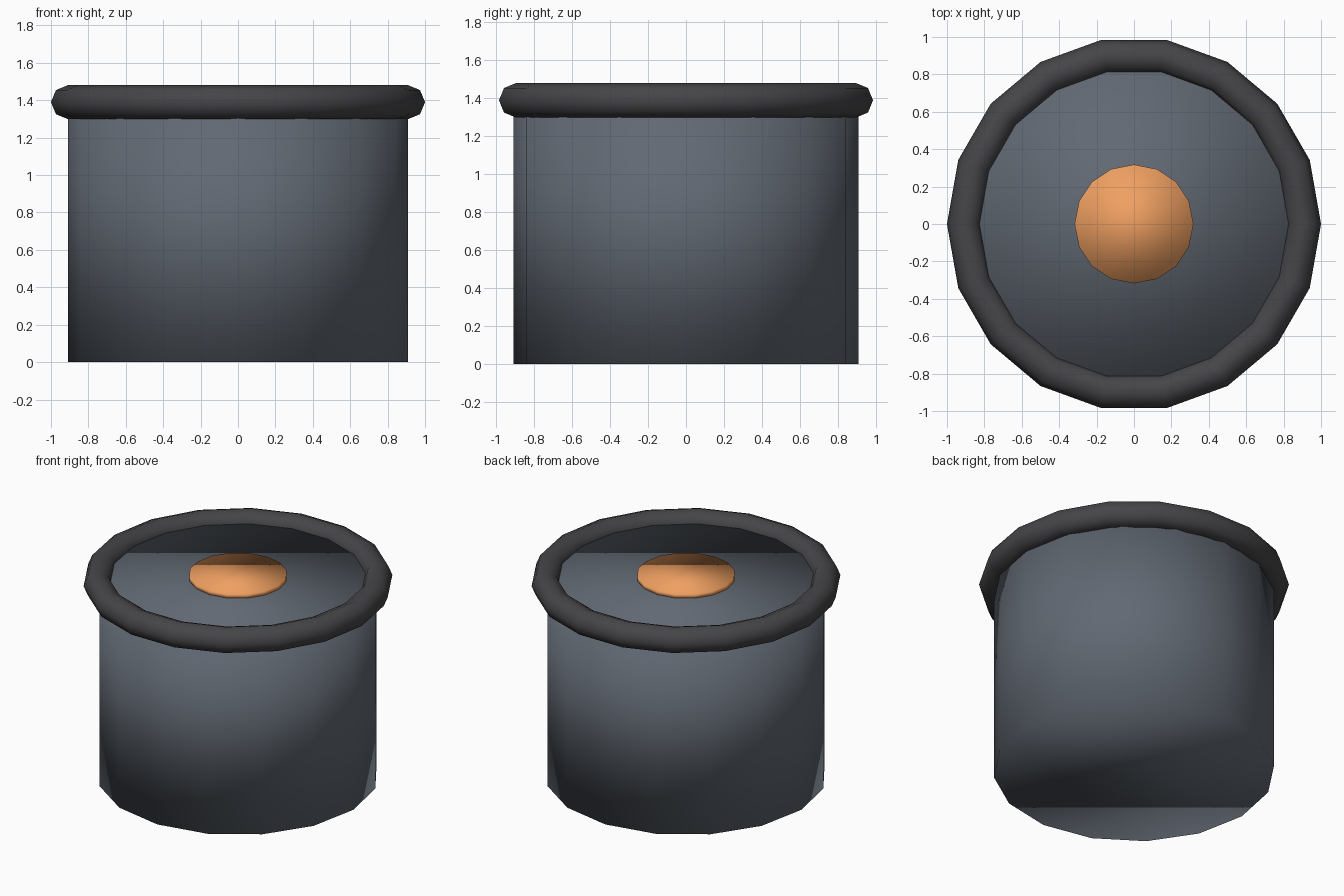
import bpy

if "Cube" in bpy.data.objects:
    bpy.data.objects.remove(bpy.data.objects["Cube"])


def finish(name, color):
    ob = bpy.context.object
    ob.name = name
    bpy.ops.object.shade_smooth()
    mat = bpy.data.materials.new(name + "_paint")
    mat.diffuse_color = (*color, 1)
    mat.use_nodes = True
    mat.node_tree.nodes["Principled BSDF"].inputs["Base Color"].default_value = mat.diffuse_color
    ob.data.materials.append(mat)
    return ob


def drum(name, radius, bottom, top, color):
    bpy.ops.mesh.primitive_cylinder_add(
        vertices=16, radius=radius, depth=top - bottom,
        location=(0, 0, (top + bottom) / 2))
    return finish(name, color)


# closed sixteen-sided body standing on the ground
drum("body", 0.908, 0.0, 1.41, (0.12, 0.14, 0.17))

# thin round button on the lid
drum("top_button", 0.318, 1.405, 1.44, (0.87, 0.35, 0.12))

# dark rolled rim around the top edge
bpy.ops.mesh.primitive_torus_add(
    major_segments=18, minor_segments=8,
    major_radius=0.909, minor_radius=0.091, location=(0, 0, 1.39))
finish("rim", (0.06, 0.06, 0.065))
